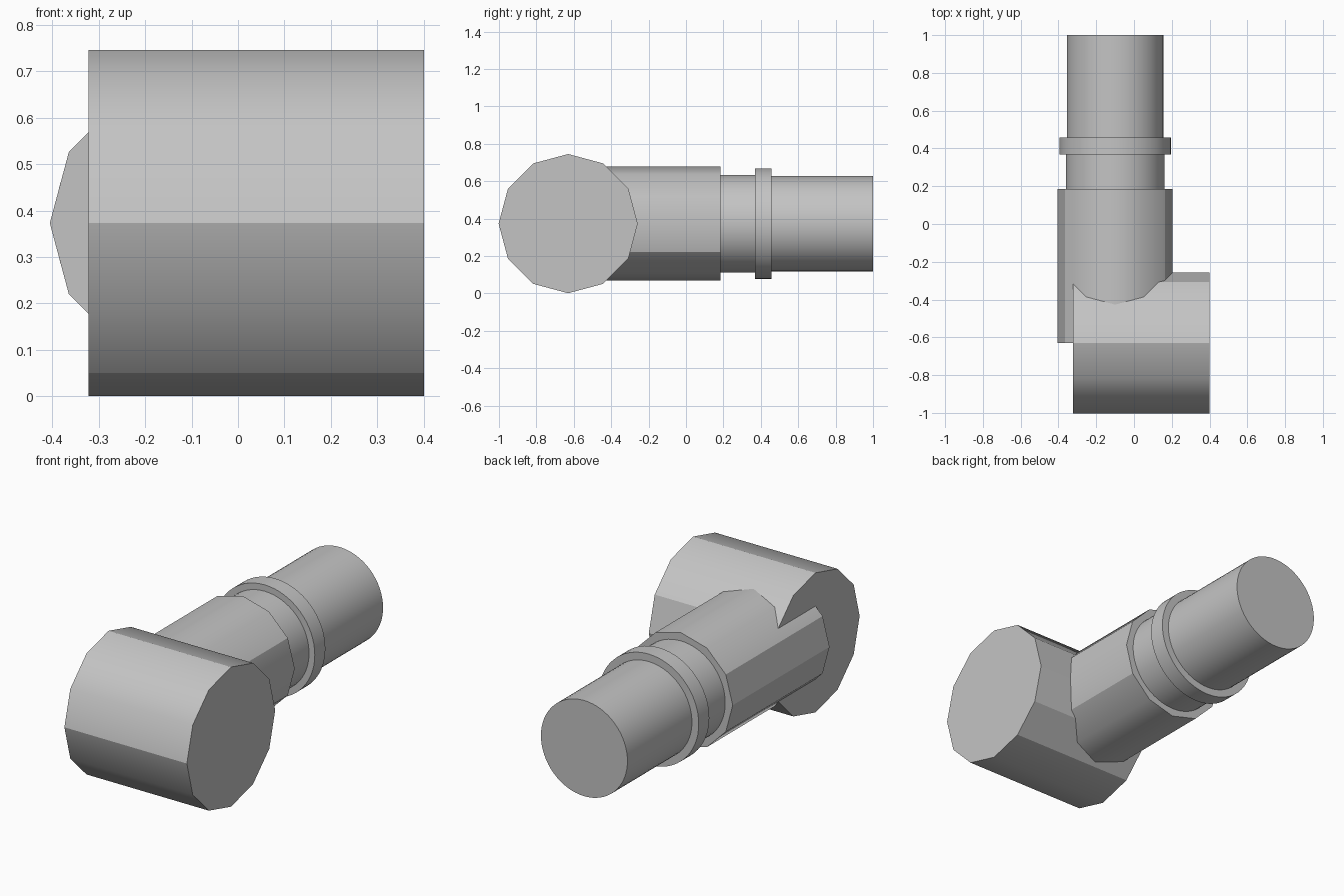
import bpy, bmesh, math
from mathutils import Vector

cube = bpy.data.objects.get("Cube")
if cube:
    bpy.data.objects.remove(cube, do_unlink=True)

GREY = (0.55, 0.55, 0.55, 1.0)
grey = bpy.data.materials.new("plain grey")
grey.use_nodes = True
grey.diffuse_color = GREY
grey.node_tree.nodes["Principled BSDF"].inputs["Base Color"].default_value = GREY

HEIGHT = 0.373      # height of both axes
HEAD_Y = -0.63      # head axis, running along x
STEM_X = -0.10      # stem axis, running along y


def cylinder(name, axis, radius, start, end, sides, creases=()):
    """Capped cylinder along x or y; creases lists the angles of hard long edges."""
    bm = bmesh.new()
    rings = []
    for along in (start, end):
        ring = []
        for i in range(sides):
            a = math.tau * i / sides
            u, z = radius * math.cos(a), HEIGHT + radius * math.sin(a)
            co = (along, HEAD_Y + u, z) if axis == "x" else (STEM_X + u, along, z)
            ring.append(bm.verts.new(Vector(co)))
        rings.append(ring)
        cap = bm.faces.new(ring)
        for edge in cap.edges:
            edge.smooth = False
    for i in range(sides):
        j = (i + 1) % sides
        side = bm.faces.new((rings[0][i], rings[0][j], rings[1][j], rings[1][i]))
        side.smooth = True
    for angle in creases:
        i = round(angle * sides / 360) % sides
        bm.edges.get((rings[0][i], rings[1][i])).smooth = False
    bmesh.ops.recalc_face_normals(bm, faces=bm.faces)
    mesh = bpy.data.meshes.new(name)
    bm.to_mesh(mesh)
    bm.free()
    mesh.materials.append(grey)
    obj = bpy.data.objects.new(name, mesh)
    bpy.context.collection.objects.link(obj)
    return obj


# Wide twelve-sided head lying across the front
cylinder("head", "x", 0.372, -0.322, 0.40, 12, (0, 30, 90, 180, 240, 300, 330))

# Twelve-sided socket that runs back from the head
cylinder("socket", "y", 0.305, HEAD_Y, 0.185, 12, (30, 150, 180, 210, 330))

# Round stem: neck, raised collar and rear shaft
cylinder("neck", "y", 0.261, 0.17, 0.38, 64)
cylinder("collar", "y", 0.295, 0.368, 0.457, 64)
cylinder("shaft", "y", 0.255, 0.44, 1.0, 64)
